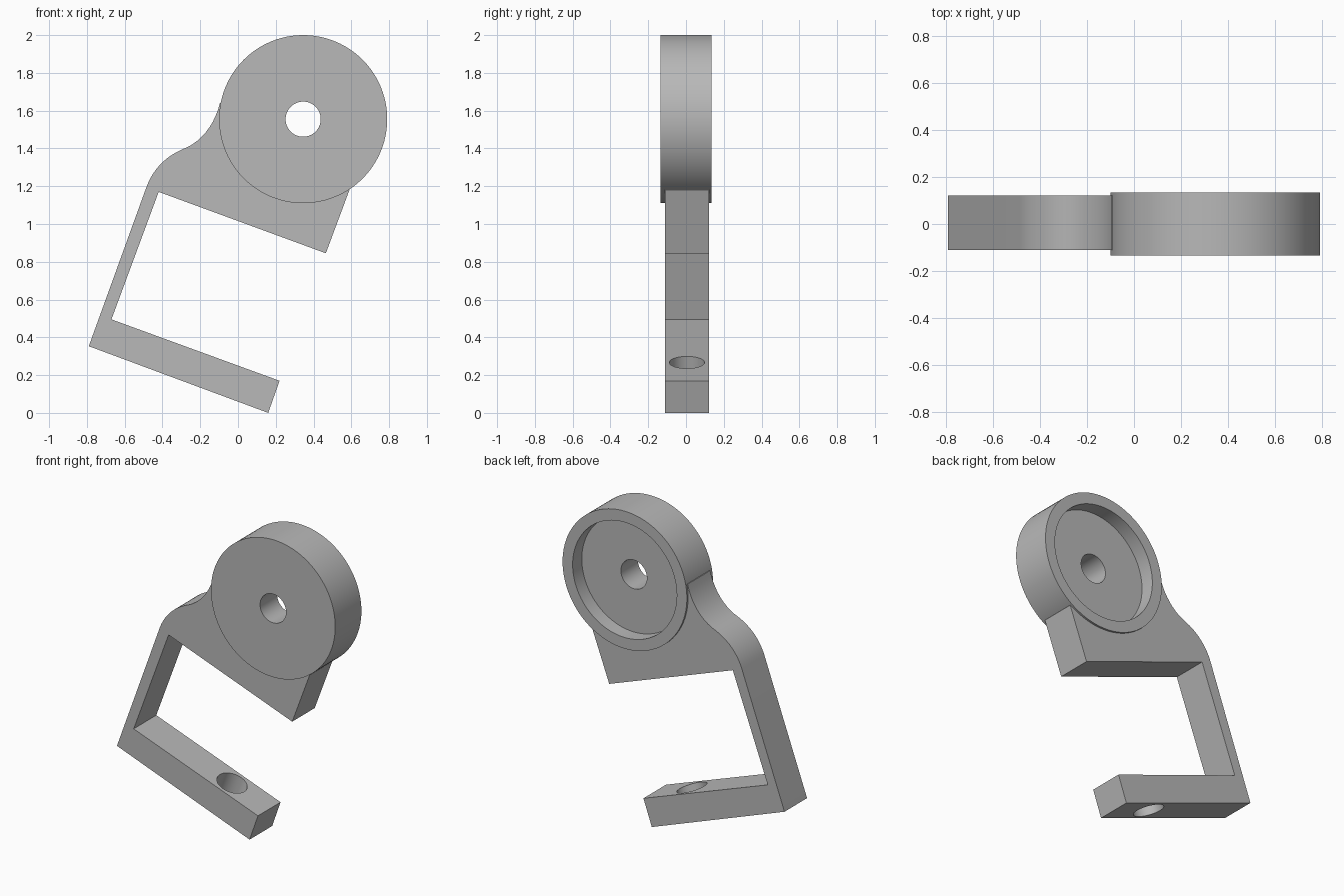
import bpy, bmesh
from math import cos, sin, radians
from mathutils import Vector, Matrix

cube = bpy.data.objects.get("Cube")
if cube:
    bpy.data.objects.remove(cube, do_unlink=True)

grey = bpy.data.materials.new("plain_grey")
grey.use_nodes = True
colour = (0.48, 0.48, 0.48, 1)
grey.diffuse_color = colour
grey.node_tree.nodes["Principled BSDF"].inputs["Base Color"].default_value = colour

HUB = Vector((0.345, 0, 1.555))
TILT = radians(20)


def finish(bm, name):
    bmesh.ops.recalc_face_normals(bm, faces=bm.faces)
    mesh = bpy.data.meshes.new(name)
    bm.to_mesh(mesh)
    bm.free()
    mesh.materials.append(grey)
    obj = bpy.data.objects.new(name, mesh)
    bpy.context.collection.objects.link(obj)
    return obj


def activate(obj):
    bpy.ops.object.select_all(action="DESELECT")
    obj.select_set(True)
    bpy.context.view_layer.objects.active = obj


def bezier(a, b, c, d, steps=10):
    a, b, c, d = map(Vector, (a, b, c, d))
    for i in range(steps + 1):
        t = i / steps
        s = 1 - t
        yield tuple(a * s**3 + b * 3 * s * s * t + c * 3 * s * t * t + d * t**3)


# Round housing: lathed section with a centre bore and a recess in the back
section = [(0.093, -0.134), (0.445, -0.134), (0.445, 0.134),
           (0.373, 0.134), (0.373, 0.04), (0.093, 0.04)]
bm = bmesh.new()
ring = [bm.verts.new(HUB + Vector((r, y, 0))) for r, y in section]
edges = [bm.edges.new((ring[i - 1], ring[i])) for i in range(len(ring))]
bmesh.ops.spin(bm, geom=ring + edges, cent=HUB, axis=(0, 1, 0),
               angle=radians(360), steps=96, use_merge=True)
bmesh.ops.remove_doubles(bm, verts=bm.verts, dist=0.0001)
housing = finish(bm, "round_housing")

# Bracket: side outline with a flowing shoulder, hugging the housing wall
outline = [(0.16, 0), (0.22, 0.17), (-0.67, 0.495), (-0.42, 1.17),
           (0.465, 0.845), (0.59, 1.18)]
for i in range(33):
    a = radians(303 - i * 135 / 32)
    outline.append((HUB.x + 0.41 * cos(a), HUB.z + 0.41 * sin(a)))
outline += bezier((-0.096, 1.64), (-0.125, 1.52), (-0.2, 1.43), (-0.295, 1.395))
outline += list(bezier((-0.295, 1.395), (-0.39, 1.355), (-0.455, 1.28), (-0.485, 1.195)))[1:]
outline.append((-0.79, 0.353))
bm = bmesh.new()
face = bm.faces.new([bm.verts.new((x, -0.11, z)) for x, z in outline])
grown = bmesh.ops.extrude_face_region(bm, geom=[face])["geom"]
bmesh.ops.translate(bm, vec=(0, 0.231, 0),
                    verts=[v for v in grown if isinstance(v, bmesh.types.BMVert)])
bracket = finish(bm, "bracket")

# Screw hole through the lower arm
bm = bmesh.new()
bmesh.ops.create_cone(bm, cap_ends=True, segments=48, radius1=0.093,
                      radius2=0.093, depth=0.5,
                      matrix=Matrix.Translation((-0.076, 0.005, 0.185))
                      @ Matrix.Rotation(TILT, 4, "Y"))
cutter = finish(bm, "screw_hole_cutter")
cutter.hide_render = True
cut = bracket.modifiers.new("screw_hole", "BOOLEAN")
cut.operation = "DIFFERENCE"
cut.solver = "EXACT"
cut.object = cutter
activate(bracket)
bpy.ops.object.modifier_apply(modifier=cut.name)
bpy.data.objects.remove(cutter, do_unlink=True)

for obj in (housing, bracket):
    activate(obj)
    bpy.ops.object.shade_smooth_by_angle(angle=radians(30))
